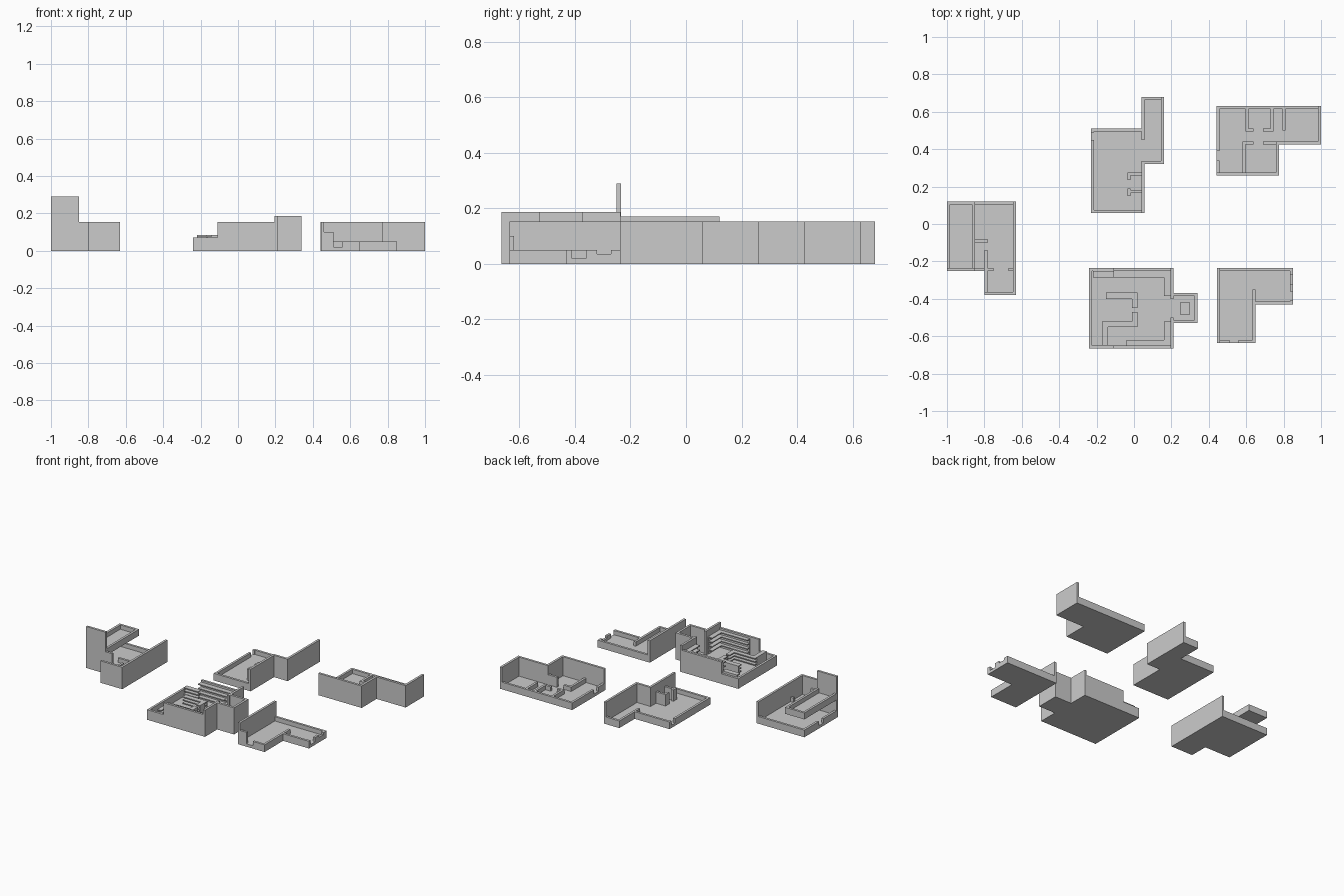
import bpy
import bmesh

cube = bpy.data.objects.get("Cube")
if cube:
    bpy.data.objects.remove(cube)

grey = bpy.data.materials.new("plain grey")
grey.use_nodes = True
tone = (0.6, 0.6, 0.6, 1)
grey.diffuse_color = tone
grey.node_tree.nodes["Principled BSDF"].inputs["Base Color"].default_value = tone

T = 0.016       # wall thickness
FLOOR = 0.02
LOW = 0.05      # cut-down wall height
TALL = 0.153    # full wall height


def boxes(name, items):
    """One object from boxes given as (x0, x1, y0, y1, z0, z1)."""
    bm = bmesh.new()
    for x0, x1, y0, y1, z0, z1 in items:
        cube = bmesh.ops.create_cube(bm, size=1)
        for v in cube["verts"]:
            v.co = (x1 if v.co.x > 0 else x0,
                    y1 if v.co.y > 0 else y0,
                    z1 if v.co.z > 0 else z0)
    mesh = bpy.data.meshes.new(name)
    bm.to_mesh(mesh)
    bm.free()
    mesh.materials.append(grey)
    obj = bpy.data.objects.new(name, mesh)
    bpy.context.collection.objects.link(obj)


def wx(x, y0, y1, top, base=0):
    """Wall running along y, its lower-x face at x."""
    return (x, x + T, y0, y1, base, top)


def wy(y, x0, x1, top, base=0):
    """Wall running along x, its lower-y face at y."""
    return (x0, x1, y, y + T, base, top)


def floor(name, *rects):
    boxes(name, [r + (0, FLOOR) for r in rects])


def bookcase(name, x0, x1, y0, y1, top, back, shelves=4):
    """Shelf boards with a thin back panel on the side named by back."""
    step = (top - FLOOR) / shelves
    items = [(x0, x1, y0, y1, FLOOR + step * (i + 1) - 0.007, FLOOR + step * (i + 1))
             for i in range(shelves)]
    d = 0.006
    sides = {"+x": (x1 - d, x1, y0, y1), "-x": (x0, x0 + d, y0, y1),
             "+y": (x0, x1, y1 - d, y1), "-y": (x0, x1, y0, y0 + d)}
    items.append(sides[back] + (FLOOR, top))
    boxes(name, items)


# Loft house: main room, entry and raised gallery
floor("loft_house_floor", (-1, -0.63, -0.25, 0.12), (-0.8, -0.63, -0.38, -0.25))
boxes("loft_house_walls", [
    wx(-0.63 - T, -0.38, 0.12, TALL),
    wy(-0.38, -0.8, -0.63, TALL),
    wx(-0.8, -0.38, -0.25, LOW),
    wy(-0.25, -1, -0.8, TALL),
    wy(-0.25, -1, -0.85, 0.29),
    wx(-1, -0.25, -0.09, LOW), wx(-1, -0.04, 0.12, LOW),
    wy(0.12 - T, -1, -0.63, LOW),
])
boxes("loft_house_partitions", [
    wy(-0.1, -0.86, -0.78, LOW), wx(-0.8, -0.25, -0.14, LOW),
    wy(-0.25, -0.8, -0.75, LOW), wy(-0.25, -0.67, -0.63, LOW),
])
boxes("gallery", [
    (-1, -0.85, -0.25, 0.12, 0.125, 0.14),
    wx(-1, -0.25, 0.12, 0.17, 0.125),
    wx(-0.85 - T, -0.25, 0.12, 0.17, 0.125),
    wy(0.12 - T, -1, -0.85, 0.17, 0.125),
])

# Corridor house
floor("corridor_house_floor", (-0.23, 0.05, 0.06, 0.51), (0.04, 0.16, 0.32, 0.68))
boxes("corridor_house_walls", [
    wx(0.055 - T, 0.06, 0.335, TALL),
    wy(0.32, 0.04, 0.16, TALL),
    wx(0.16 - T, 0.32, 0.68, TALL),
    wy(0.06, -0.23, 0.05, LOW),
    wx(-0.23, 0.06, 0.45, LOW), wx(-0.23, 0.49, 0.51, LOW),
    wy(0.51 - T, -0.23, 0.05, LOW),
    wx(0.04, 0.45, 0.68, LOW),
    wy(0.68 - T, 0.04, 0.16, LOW),
])
boxes("corridor_house_partitions", [
    wy(0.26, -0.03, 0.04, 0.1), wy(0.165, -0.03, 0.04, 0.1),
    wx(-0.035, 0.235, 0.276, 0.1), wx(-0.035, 0.15, 0.19, 0.1),
])

# Bedroom house
floor("bedroom_house_floor", (0.44, 1, 0.43, 0.63), (0.44, 0.77, 0.26, 0.43))
boxes("bedroom_house_walls", [
    wy(0.26, 0.44, 0.775, TALL),
    wx(0.775 - T, 0.26, 0.44, TALL),
    wy(0.425, 0.76, 1, TALL),
    wx(1 - T, 0.425, 0.63, TALL),
    wy(0.63 - T, 0.44, 1, LOW),
    wx(0.44, 0.26, 0.34, LOW), wx(0.44, 0.39, 0.63, LOW),
])
boxes("bedroom_house_partitions", [
    wx(x, 0.5, 0.63, LOW) for x in (0.595, 0.73, 0.795)
] + [
    wy(0.495, 0.595, 0.64, LOW), wy(0.495, 0.69, 0.746, LOW),
    wx(0.58, 0.26, 0.43, LOW), wy(0.425, 0.58, 0.64, LOW),
    wy(0.425, 0.69, 0.77, 0.09),
])

# Library with a bay on its side
STEP = -0.11    # where the walls rise to full height
floor("library_floor", (-0.24, 0.21, -0.665, -0.235), (0.2, 0.34, -0.53, -0.37))
walls = [wx(-0.24, -0.665, -0.235, 0.07)]
for y in (-0.665, -0.235 - T):
    walls += [wy(y, -0.24, STEP, 0.07), wy(y, STEP, 0.21, TALL)]
walls += [
    wx(0.21 - T, -0.665, -0.5, 0.186), wx(0.21 - T, -0.4, -0.235, 0.186),
    wy(-0.53, 0.2, 0.34, 0.186), wy(-0.37 - T, 0.2, 0.34, 0.186),
    wx(0.34 - T, -0.53, -0.37, 0.186),
]
boxes("library_walls", walls)
boxes("bay_plinth", [(0.245, 0.3, -0.485, -0.42, FLOOR, 0.06)])
bookcase("back_bookcase_low", -0.22, STEP, -0.285, -0.25, 0.085, "+y", 3)
bookcase("back_bookcase_tall", STEP, 0.195, -0.285, -0.25, 0.14, "+y")
bookcase("side_bookcase_front", 0.16, 0.195, -0.62, -0.52, 0.14, "+x")
bookcase("side_bookcase_rear", 0.16, 0.195, -0.385, -0.285, 0.14, "+x")
bookcase("front_bookcase", -0.04, 0.195, -0.65, -0.62, 0.14, "-y")
bookcase("island_bookcase_rear", -0.15, 0.02, -0.4, -0.365, 0.085, "+y", 3)
bookcase("island_bookcase_front", -0.17, 0.02, -0.55, -0.52, 0.085, "-y", 3)
bookcase("island_bookcase_left", -0.17, -0.14, -0.65, -0.55, 0.085, "-x", 3)
bookcase("island_end_rear", -0.01, 0.02, -0.45, -0.4, 0.085, "+x", 3)
bookcase("island_end_front", -0.01, 0.02, -0.52, -0.47, 0.085, "+x", 3)

# Corner house with notched low walls
floor("corner_house_floor", (0.45, 0.65, -0.635, -0.235), (0.45, 0.85, -0.43, -0.235))
boxes("corner_house_walls", [
    wx(0.445, -0.635, -0.235, TALL),
    wy(-0.635, 0.45, 0.51, 0.1), wy(-0.635, 0.56, 0.65, LOW),
    wx(0.65 - T, -0.635, -0.35, LOW),
    wy(-0.43, 0.65, 0.85, LOW),
    wy(-0.235 - T, 0.45, 0.85, LOW),
    wx(0.85 - T, -0.43, -0.41, LOW), wx(0.85 - T, -0.36, -0.32, LOW),
    wx(0.85 - T, -0.32, -0.27, 0.035), wx(0.85 - T, -0.27, -0.235, LOW),
])
